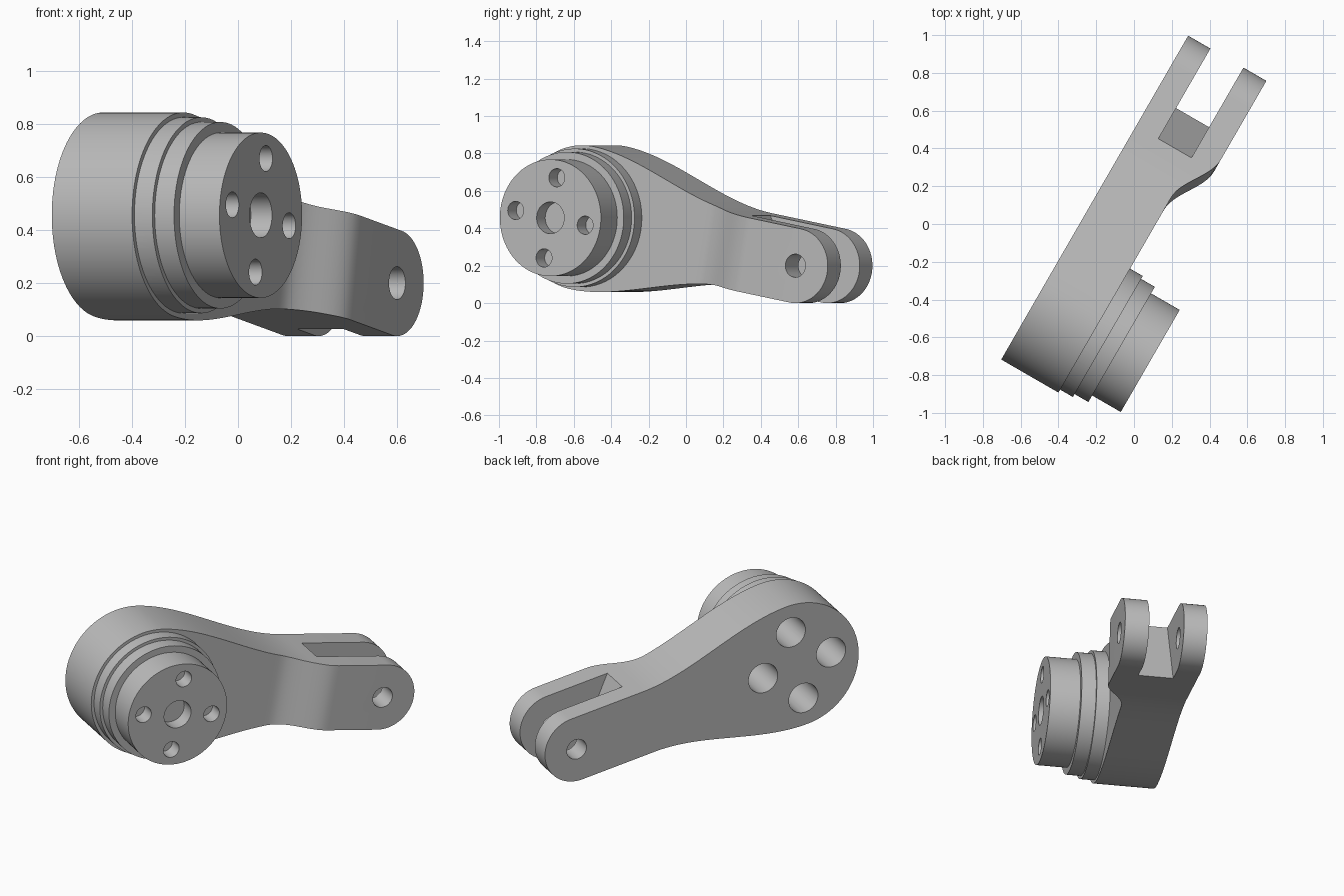
import bpy, bmesh, math
from mathutils import Matrix, Vector

cube = bpy.data.objects.get("Cube")
if cube:
    bpy.data.objects.remove(cube, do_unlink=True)

# Local frame: x runs along the arm, y across it, z along the hub axis
HEAD_R, TIP_R, LENGTH = 0.388, 0.2, 1.415
BACK, FRONT, FORK_FRONT = -0.25, 0.10, 0.228
BOLT_CIRCLE = 0.218


def new_object(name, bm):
    bmesh.ops.remove_doubles(bm, verts=bm.verts, dist=1e-5)
    bmesh.ops.recalc_face_normals(bm, faces=bm.faces)
    mesh = bpy.data.meshes.new(name)
    bm.to_mesh(mesh)
    bm.free()
    obj = bpy.data.objects.new(name, mesh)
    bpy.context.collection.objects.link(obj)
    return obj


def ease(a, b, x):
    k = min(max((x - a) / (b - a), 0), 1)
    return k * k * (3 - 2 * k)


def lathe(name, profile, x=0, y=0, sides=96):
    """Closed solid from (radius, height) pairs."""
    bm = bmesh.new()
    rings = []
    for r, z in profile:
        rings.append([bm.verts.new((x + r * math.cos(2 * math.pi * i / sides),
                                    y + r * math.sin(2 * math.pi * i / sides), z))
                      for i in range(sides)])
    for lo, hi in zip(rings, rings[1:]):
        for i in range(sides):
            j = (i + 1) % sides
            bm.faces.new((lo[i], lo[j], hi[j], hi[i]))
    bm.faces.new(rings[0])
    bm.faces.new(rings[-1])
    return new_object(name, bm)


def prism(name, points, z0, z1):
    bm = bmesh.new()
    face = bm.faces.new([bm.verts.new((x, y, z0)) for x, y in points])
    ext = bmesh.ops.extrude_face_region(bm, geom=[face])
    moved = [v for v in ext["geom"] if isinstance(v, bmesh.types.BMVert)]
    bmesh.ops.translate(bm, verts=moved, vec=(0, 0, z1 - z0))
    return new_object(name, bm)


def combine(target, tool, operation):
    tool.hide_render = True
    mod = target.modifiers.new("cut", "BOOLEAN")
    mod.operation, mod.solver, mod.object = operation, "EXACT", tool
    bpy.context.view_layer.objects.active = target
    bpy.ops.object.modifier_apply(modifier=mod.name)
    bpy.data.objects.remove(tool, do_unlink=True)


# Arm: round head, waisted middle, round tip, front face stepping out to the fork
stations = []
for i in range(33):
    a = math.pi / 2 * i / 32
    stations.append((-HEAD_R * math.cos(a), HEAD_R * math.sin(a)))
for i in range(1, 45):
    s = 1.1 * i / 44
    stations.append((s, HEAD_R + (TIP_R - HEAD_R) * ease(0, 0.95, s)))
for i in range(25):
    a = math.pi / 2 * i / 24
    stations.append((LENGTH + TIP_R * math.sin(a), TIP_R * math.cos(a)))

bm = bmesh.new()
rows = []
for s, h in stations:
    front = FRONT + (FORK_FRONT - FRONT) * ease(0.78, 1.09, s)
    if h < 1e-4:
        lo, hi = bm.verts.new((s, 0, BACK)), bm.verts.new((s, 0, front))
        rows.append((lo, lo, hi, hi))
    else:
        rows.append([bm.verts.new((s, y, z)) for y, z in
                     ((-h, BACK), (h, BACK), (h, front), (-h, front))])
for a, b in zip(rows, rows[1:]):
    for i in range(4):
        j = (i + 1) % 4
        corners = list(dict.fromkeys((a[i], a[j], b[j], b[i])))
        if len(corners) > 2:
            bm.faces.new(corners)
arm = new_object("lever_arm", bm)

# Stepped hub on the front of the head
hub = lathe("stepped_hub", [(0.37, 0), (0.37, 0.178), (0.352, 0.178),
                            (0.352, 0.262), (0.312, 0.262), (0.312, 0.437)])
combine(arm, hub, "UNION")

# Centre bore, front bolt holes and larger rear holes
combine(arm, lathe("centre_bore", [(0.085, 0.345), (0.085, 0.6)], sides=48), "DIFFERENCE")
for k in range(4):
    x = BOLT_CIRCLE * math.cos(k * math.pi / 2)
    y = BOLT_CIRCLE * math.sin(k * math.pi / 2)
    combine(arm, lathe("bolt_hole", [(0.049, 0.345), (0.049, 0.6)], x, y, 40), "DIFFERENCE")
    combine(arm, lathe("rear_hole", [(0.092, -0.4), (0.092, 0.2)], x, y, 48), "DIFFERENCE")

# Fork slot with a slanted end wall, and the pin hole through both prongs
slot = prism("fork_slot", [(0.922, 0.35), (1.384, -0.35), (1.8, -0.35), (1.8, 0.35)],
             -0.114, 0.088)
combine(arm, slot, "DIFFERENCE")
combine(arm, lathe("pin_hole", [(0.062, -0.4), (0.062, 0.4)], LENGTH, 0, 48), "DIFFERENCE")

# Tilt the arm down toward the tip and turn it into place
tilt, turn = math.radians(10.42), math.radians(60)
heading = Vector((math.cos(turn), math.sin(turn), 0))
up = Vector((0, 0, 1))
along = heading * math.cos(tilt) - up * math.sin(tilt)
across = heading * math.sin(tilt) + up * math.cos(tilt)
axis = along.cross(across)
place = Matrix((along, across, axis)).transposed().to_4x4()
place.translation = heading * -0.585 + up * 0.456
arm.data.transform(place)

# Plain grey finish
grey = bpy.data.materials.new("plain_grey")
grey.use_nodes = True
colour = (0.5, 0.5, 0.5, 1)
grey.diffuse_color = colour
grey.node_tree.nodes["Principled BSDF"].inputs["Base Color"].default_value = colour
arm.data.materials.clear()
arm.data.materials.append(grey)

bpy.ops.object.select_all(action="DESELECT")
arm.select_set(True)
bpy.context.view_layer.objects.active = arm
bpy.ops.object.shade_smooth_by_angle(angle=math.radians(25))
